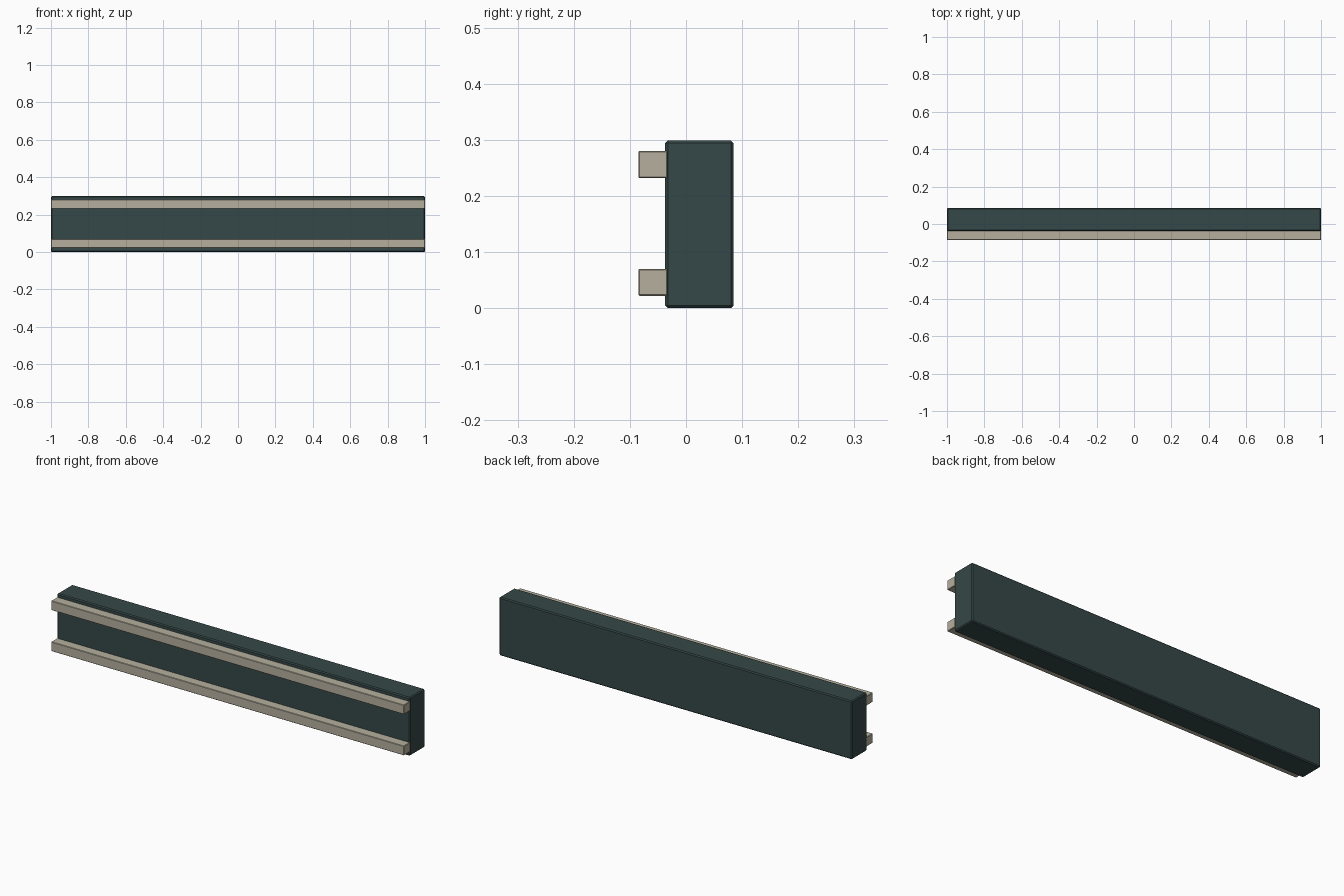
import bpy

if "Cube" in bpy.data.objects:
    bpy.data.objects.remove(bpy.data.objects["Cube"])


def material(name, rgb):
    m = bpy.data.materials.new(name)
    m.diffuse_color = (*rgb, 1.0)
    m.use_nodes = True
    m.node_tree.nodes["Principled BSDF"].inputs["Base Color"].default_value = m.diffuse_color
    return m


def beveled_bar(name, y0, y1, z0, z1, bevel, mat):
    """Full-length box along x with chamfered edges."""
    bpy.ops.mesh.primitive_cube_add(size=1, location=(0, (y0 + y1) / 2, (z0 + z1) / 2))
    ob = bpy.context.object
    ob.name = name
    ob.scale = (2.0, y1 - y0, z1 - z0)
    bpy.ops.object.transform_apply(location=False, rotation=False, scale=True)
    mod = ob.modifiers.new("edge_chamfer", "BEVEL")
    mod.width = bevel
    mod.segments = 1
    ob.data.materials.append(mat)
    return ob


dark = material("dark slate green", (0.036, 0.064, 0.063))
beige = material("warm beige", (0.46, 0.43, 0.34))

# main panel
beveled_bar("panel", -0.037, 0.085, 0.0, 0.299, 0.005, dark)

# two rails on the front face, slightly sunk into the panel
for name, z0, z1 in (("lower_rail", 0.022, 0.07), ("upper_rail", 0.232, 0.28)):
    beveled_bar(name, -0.085, -0.033, z0, z1, 0.002, beige)
